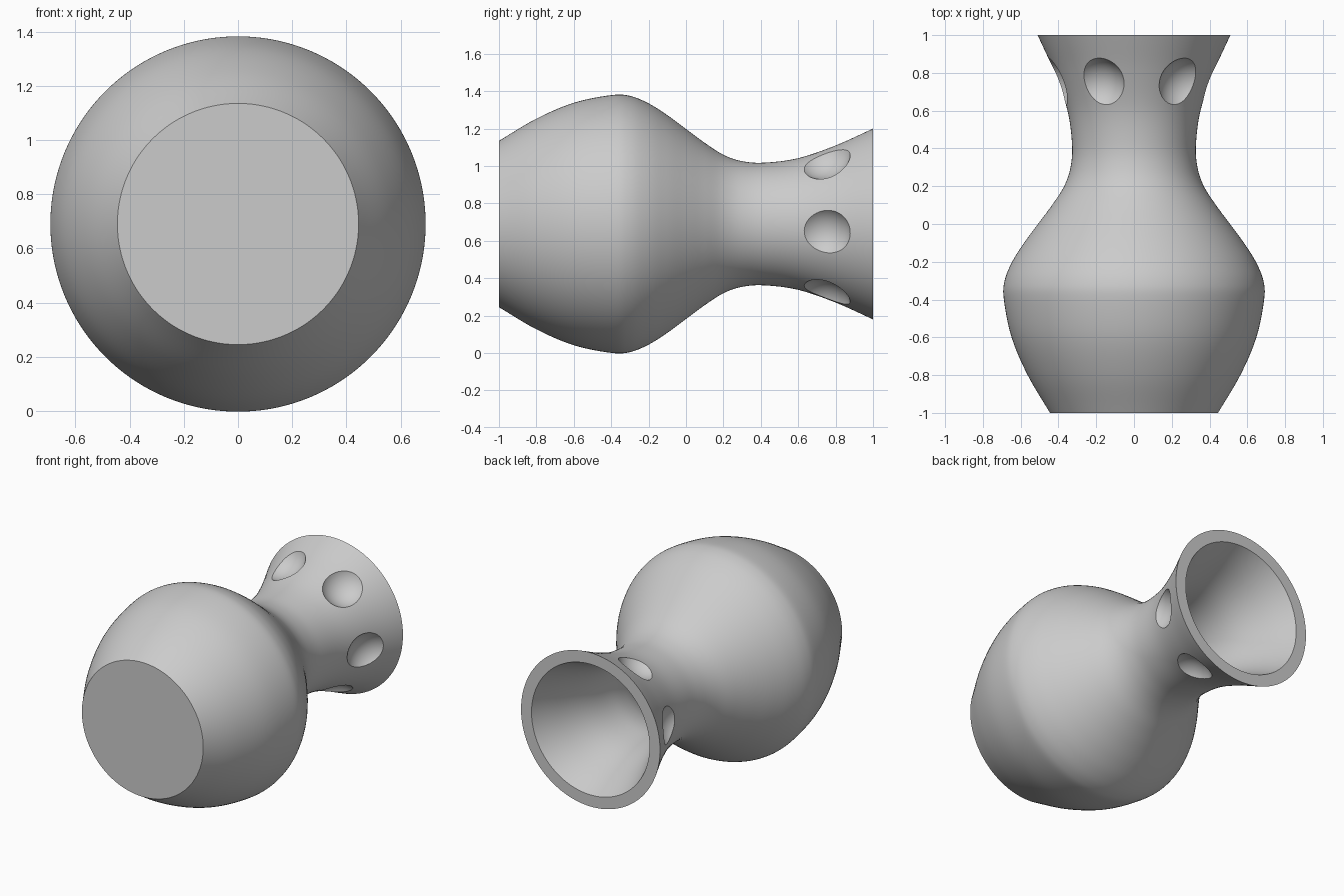
import bpy, math
from mathutils import Vector

old = bpy.data.objects.get("Cube")
if old:
    bpy.data.objects.remove(old, do_unlink=True)

AXIS_Z = 0.69
WALL = 0.07
SEGMENTS = 144

clay = bpy.data.materials.new("plain grey")
clay.use_nodes = True
grey = (0.6, 0.6, 0.6, 1)
clay.diffuse_color = grey
clay.node_tree.nodes["Principled BSDF"].inputs["Base Color"].default_value = grey


def smooth_path(points, steps=6):
    """Catmull-Rom curve through the points."""
    p = [Vector(q) for q in points]
    p = [2 * p[0] - p[1]] + p + [2 * p[-1] - p[-2]]
    path = []
    for a, b, c, d in zip(p, p[1:], p[2:], p[3:]):
        for i in range(steps):
            t = i / steps
            path.append(0.5 * (2 * b + (c - a) * t + (2 * a - 5 * b + 4 * c - d) * t**2
                               + (3 * b - a - 3 * c + d) * t**3))
    return path + [p[-2]]


def inward(path, distance):
    """Offset the wall toward the axis."""
    result = []
    for i, p in enumerate(path):
        t = (path[min(i + 1, len(path) - 1)] - path[max(i - 1, 0)]).normalized()
        result.append(p + distance * Vector((t.y, -t.x)))
    return result


def lathe(name, profile):
    """Turn (y, radius) points round the y axis, closing both ends."""
    verts, faces = [], []
    for y, r in profile:
        for s in range(SEGMENTS):
            a = math.tau * s / SEGMENTS
            verts.append((r * math.sin(a), y, AXIS_Z + r * math.cos(a)))
    for i in range(len(profile) - 1):
        for s in range(SEGMENTS):
            n = (s + 1) % SEGMENTS
            a, b = i * SEGMENTS, (i + 1) * SEGMENTS
            faces.append((a + s, b + s, b + n, a + n))
    last = (len(profile) - 1) * SEGMENTS
    faces.append(tuple(range(SEGMENTS)))
    faces.append(tuple(last + s for s in reversed(range(SEGMENTS))))
    mesh = bpy.data.meshes.new(name)
    mesh.from_pydata(verts, [], faces)
    mesh.update()
    obj = bpy.data.objects.new(name, mesh)
    bpy.context.collection.objects.link(obj)
    return obj


# Vase wall: outer curve, lip, inner curve and floor
outer = smooth_path([(-1, .445), (-.8, .563), (-.6, .648), (-.4, .689), (-.3, .685),
                     (-.2, .645), (-.1, .582), (0, .508), (.1, .434), (.2, .370),
                     (.3, .336), (.42, .328), (.6, .352), (.8, .420), (1, .510)])
floor = -1 + WALL
inner = [p for p in inward(outer, WALL) if floor + .01 < p.x < 0.985]
inner = [Vector((floor, inner[0].y - .012))] + inner + [Vector((1, .433))]
vase = lathe("vase", outer + inner[::-1])
vase.data.materials.append(clay)

# Ring of round dimples pressed into the neck
for k in range(6):
    a = math.radians(36 + 60 * k)
    bpy.ops.mesh.primitive_uv_sphere_add(
        segments=64, ring_count=32, radius=0.165,
        location=(0.5 * math.sin(a), 0.72, AXIS_Z + 0.5 * math.cos(a)))
    cutter = bpy.context.object
    cutter.name = "dimple_cutter"
    cutter.hide_render = True
    cutter.data.materials.append(clay)
    bpy.context.view_layer.objects.active = vase
    cut = vase.modifiers.new("dimple", 'BOOLEAN')
    cut.operation = 'DIFFERENCE'
    cut.solver = 'EXACT'
    cut.object = cutter
    bpy.ops.object.modifier_apply(modifier=cut.name)
    bpy.data.objects.remove(cutter, do_unlink=True)

# Smooth walls with crisp lip, base and dimple rims
bpy.ops.object.select_all(action='DESELECT')
vase.select_set(True)
bpy.context.view_layer.objects.active = vase
bpy.ops.object.shade_smooth_by_angle(angle=math.radians(22))
